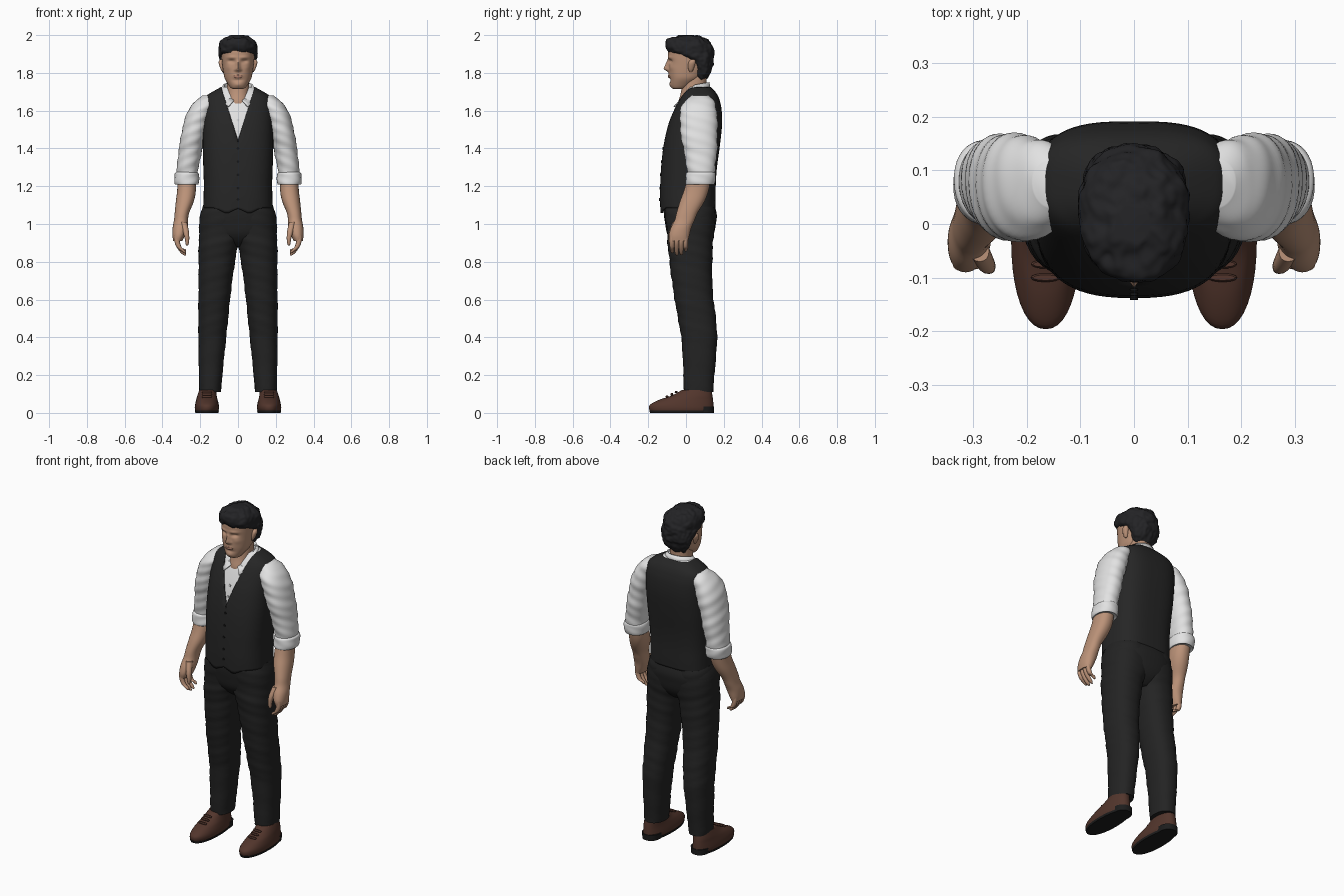
import bpy, bmesh, math
from mathutils import Vector, Matrix, noise


def material(name, rgb):
    m = bpy.data.materials.new(name)
    m.diffuse_color = (*rgb, 1)
    return m


SKIN = material("skin", (0.50, 0.29, 0.19))
LIP = material("lips", (0.40, 0.20, 0.14))
HAIR = material("black hair", (0.017, 0.017, 0.019))
VEST = material("charcoal vest", (0.019, 0.019, 0.019))
TROUSER = material("dark trousers", (0.017, 0.017, 0.017))
SHIRT = material("white shirt", (0.76, 0.76, 0.76))
LEATHER = material("brown leather", (0.085, 0.036, 0.025))
SOLE = material("black sole", (0.012, 0.012, 0.012))
BUTTON = material("button", (0.008, 0.008, 0.008))


def finish(name, bm, mat, sharp=50):
    bmesh.ops.recalc_face_normals(bm, faces=bm.faces[:])
    me = bpy.data.meshes.new(name)
    bm.to_mesh(me)
    bm.free()
    me.materials.append(mat)
    me.shade_smooth()
    me.set_sharp_from_angle(angle=math.radians(sharp))
    ob = bpy.data.objects.new(name, me)
    bpy.context.collection.objects.link(ob)
    return ob


def spline(rows, steps):
    """Catmull-Rom interpolation of the cross-section rows."""
    out, n = [], len(rows)
    for i in range(n - 1):
        p = [rows[max(0, min(n - 1, i + k))] for k in (-1, 0, 1, 2)]
        for s in range(steps):
            t = s / steps
            out.append([0.5 * (2 * b + (c - a) * t + (2 * a - 5 * b + 4 * c - d) * t * t
                               + (3 * b - a - 3 * c + d) * t ** 3) for a, b, c, d in zip(*p)])
    return out + [list(rows[-1])]


def loft(rows, nf=2.2, nb=2.2, seg=40, steps=4, side=1, fold=0, deform=None, caps=True):
    """Rows are (z, half width, y front, y back) or (z, x in, x out, y front, y back)."""
    rows = [r if len(r) == 5 else (r[0], -r[1], r[1], r[2], r[3]) for r in rows]
    bm, rings = bmesh.new(), []
    for z, xl, xr, yf, yb in spline(rows, steps):
        ring = []
        for k in range(seg):
            a = 2 * math.pi * k / seg
            c, s = math.cos(a), math.sin(a)
            n = nf if s < 0 else nb
            f = 1 + fold * math.sin(z * 75 + 2 * a) * math.sin(z * 31 + a)
            x = (xl + xr) / 2 + f * (xr - xl) / 2 * math.copysign(abs(c) ** (2 / n), c)
            y = (yf + yb) / 2 + f * (yb - yf) / 2 * math.copysign(abs(s) ** (2 / n), s)
            v = Vector((side * x, y, z))
            ring.append(bm.verts.new(deform(v) if deform else v))
        rings.append(ring)
    for r, q in zip(rings, rings[1:]):
        for k in range(seg):
            j = (k + 1) % seg
            bm.faces.new((r[k], r[j], q[j], q[k]))
    if caps:
        bm.faces.new(rings[0])
        bm.faces.new(rings[-1])
    return bm


# Vest: torso loft with an open V neck and pointed front hem
torso = [(1.085, .183, -.136, .155), (1.14, .182, -.138, .157), (1.22, .181, -.136, .158),
         (1.31, .184, -.131, .165), (1.42, .187, -.118, .18), (1.53, .186, -.093, .191),
         (1.61, .184, -.062, .188), (1.655, .178, -.04, .178), (1.68, .165, -.025, .168),
         (1.70, .135, -.012, .155), (1.725, .09, .005, .13)]


def hem(v):
    if v.z < 1.12 and v.y < 0:
        v.z -= .028 * math.exp(-((abs(v.x) - .06) / .04) ** 2) * (1.12 - v.z) / .035
    return v


bm = loft(torso, 2.6, 3.0, 64, deform=hem, caps=False)
V_BASE, V_SLOPE = 1.445, .32
for s in (1, -1):
    bmesh.ops.bisect_plane(bm, geom=bm.verts[:] + bm.edges[:] + bm.faces[:],
                           plane_co=(0, 0, V_BASE), plane_no=(s, 0, -V_SLOPE))
opening = []
for f in bm.faces:
    c = f.calc_center_median()
    if c.y < .05 and abs(c.x) < V_SLOPE * (c.z - V_BASE):
        opening.append(f)
bmesh.ops.delete(bm, geom=opening, context='FACES')
vest = finish("vest", bm, VEST)
mod = vest.modifiers.new("thickness", 'SOLIDIFY')
mod.thickness, mod.offset = .011, -1

# Vest buttons down the front and shirt buttons in the V
for name, mat, spots in (("vest_button", BUTTON, ((1.40, -.122), (1.33, -.13), (1.26, -.135), (1.19, -.138), (1.13, -.139))),
                         ("shirt_button", SHIRT, ((1.49, -.097), (1.55, -.078)))):
    for z, y in spots:
        bm = bmesh.new()
        bmesh.ops.create_cone(bm, cap_ends=True, segments=16, radius1=.007, radius2=.007, depth=.006,
                              matrix=Matrix.Translation((0, y, z)) @ Matrix.Rotation(math.pi / 2, 4, 'X'))
        finish(name, bm, mat)

# Shirt body under the vest
inner = [(z, w - .008, f + .008, b - .008) for z, w, f, b in torso[3:]]
finish("shirt_body", loft(inner, 2.6, 3.0, 64), SHIRT)

# Shirt collar: open band folded down to two points
bm, band = bmesh.new(), []
N = 48
for k in range(N + 1):
    t = k / N
    a = .22 + t * (2 * math.pi - .44)
    b = .58 + t * (2 * math.pi - 1.16)
    ca, cb = math.cos(a), math.cos(b)
    top = (.075 * math.sin(a), .045 - .075 * ca, 1.735 - .08 * max(0, ca) + .015 * max(0, -ca))
    low = (.094 * math.sin(b), .045 - (.108 + .026 * cb) * cb, 1.705 - .1 * max(0, cb))
    band.append((bm.verts.new(top), bm.verts.new(low)))
for p, q in zip(band, band[1:]):
    bm.faces.new((p[0], q[0], q[1], p[1]))
collar = finish("shirt_collar", bm, SHIRT)
mod = collar.modifiers.new("thickness", 'SOLIDIFY')
mod.thickness, mod.offset = .008, 0

# Trousers: hip block (the legs are added below)
finish("trouser_hips", loft([(.88, .05, -.04, .09), (.91, .11, -.075, .125), (.95, .17, -.1, .148),
                             (1.0, .2, -.11, .158), (1.05, .2, -.117, .163), (1.11, .178, -.118, .148)],
                            2.4, 2.5, 56), TROUSER)

for side, word in ((1, "left"), (-1, "right")):
    def part(name, rows, mat, **kw):
        finish(word + "_" + name, loft(rows, side=side, **kw), mat)

    # Trouser leg
    part("trouser_leg", [(.11, .09, .205, -.012, .143), (.25, .078, .208, -.015, .155), (.40, .062, .21, -.025, .165),
                         (.50, .052, .21, -.043, .158), (.60, .042, .21, -.06, .146), (.70, .03, .209, -.075, .139),
                         (.80, .016, .209, -.087, .139), (.88, .0, .208, -.096, .142), (.95, -.03, .207, -.10, .148),
                         (1.05, -.05, .2, -.11, .155), (1.1, -.05, .183, -.11, .148)], TROUSER,
         nf=2.3, nb=2.3, steps=6, fold=.025)
    # Shirt sleeve and rolled cuff
    part("sleeve", [(1.25, .215, .325, .01, .15), (1.32, .205, .322, .0, .158), (1.40, .188, .312, -.015, .165),
                    (1.48, .17, .30, -.028, .167), (1.56, .145, .28, -.033, .166), (1.62, .125, .252, -.024, .16),
                    (1.655, .115, .222, -.002, .146), (1.68, .11, .188, .03, .12)], SHIRT, steps=8, fold=.04)
    part("rolled_cuff", [(1.212, .222, .322, .008, .14), (1.208, .212, .332, .0, .148), (1.222, .207, .337, -.004, .153),
                         (1.25, .206, .336, -.002, .156), (1.268, .208, .333, .0, .156), (1.275, .216, .325, .008, .15)],
         SHIRT, fold=.03)
    # Forearm and palm
    part("forearm", [(1.27, .225, .318, .015, .137), (1.18, .223, .322, -.01, .12), (1.12, .234, .329, -.032, .098),
                     (1.06, .258, .335, -.05, .062), (1.02, .265, .339, -.06, .045), (.98, .267, .346, -.08, .028),
                     (.94, .28, .347, -.09, .018), (.91, .295, .343, -.086, .01)], SKIN)
    # Four curled fingers and a thumb
    for i, tip in enumerate((.85, .838, .84, .858)):
        y = -.074 + i * .024
        part("finger", [(.94, .308, .338, y - .013, y + .013), (.905, .308, .336, y - .013, y + .013),
                        (.875, .297, .323, y - .012, y + .012), (tip + .008, .278, .302, y - .009, y + .011),
                        (tip - .004, .274, .286, y - .004, y + .006)], SKIN, seg=14)
    part("thumb", [(1.01, .27, .305, -.07, -.03), (.96, .26, .292, -.09, -.056), (.92, .258, .281, -.093, -.066),
                   (.895, .261, .278, -.09, -.07), (.886, .266, .273, -.084, -.076)], SKIN, seg=16)
    # Shoe, sole, heel and laces
    part("shoe", [(.008, .105, .226, -.19, .14), (.025, .1, .229, -.196, .145), (.045, .102, .227, -.188, .145),
                  (.07, .108, .221, -.14, .143), (.092, .113, .215, -.075, .14), (.122, .116, .205, -.02, .135)], LEATHER)
    part("sole", [(0, .104, .226, -.19, .142), (.012, .101, .229, -.194, .145)], SOLE, steps=1)
    part("heel", [(0, .112, .212, .03, .147), (.034, .11, .214, .03, .148)], SOLE, steps=1, nf=5)
    for y, z in ((-.10, .086), (-.075, .098), (-.052, .11)):
        part("lace", [(z - .006, .142, .188, y - .005, y + .005), (z, .138, .192, y - .008, y + .008),
                      (z + .006, .142, .188, y - .005, y + .005)], LEATHER, seg=16)
    # Ear
    part("ear", [(1.805, .07, .083, .02, .032), (1.82, .07, .092, .012, .04), (1.85, .07, .102, .012, .05),
                 (1.866, .07, .1, .02, .05), (1.872, .07, .09, .028, .042)], SKIN, seg=20)

# Neck
finish("neck", loft([(1.60, .058, -.03, .10), (1.64, .06, -.042, .105), (1.70, .06, -.026, .108),
                     (1.80, .058, -.015, .11)]), SKIN)

# Head: face features are soft bumps (x, z, depth, width, height)
bumps = ((0, 1.822, .024, .012, .014), (0, 1.846, .016, .009, .02), (.034, 1.862, -.013, .018, .010),
         (.034, 1.882, .005, .026, .008), (0, 1.784, .006, .022, .010), (0, 1.762, -.005, .025, .008),
         (0, 1.737, .005, .02, .012), (.05, 1.828, .004, .018, .016), (.015, 1.816, .006, .006, .006))


def face(v):
    if v.y < 0:
        for x, z, d, w, h in bumps:
            v.y -= d * math.exp(-((abs(v.x) - x) / w) ** 2 - ((v.z - z) / h) ** 2)
    return v


finish("head", loft([(1.716, .03, -.068, -.01), (1.722, .04, -.077, .01), (1.74, .053, -.083, .04),
                     (1.77, .07, -.086, .08), (1.80, .077, -.09, .10), (1.84, .083, -.091, .12),
                     (1.88, .087, -.094, .13), (1.92, .088, -.093, .13), (1.96, .075, -.075, .11),
                     (1.985, .04, -.03, .07)], 2.3, 2.2, 96, 8, deform=face), SKIN, 80)
finish("mouth", loft([(1.772, .012, -.092, -.07), (1.777, .023, -.0945, -.07), (1.782, .026, -.094, -.07),
                      (1.788, .018, -.095, -.07), (1.791, .008, -.093, -.07)], seg=24), LIP)


# Hair: lumpy cap receding around the face
def lumps(v):
    d = (v - Vector((0, .03, 1.87))).normalized()
    v += d * (.009 * noise.noise(v * 24) + .005 * noise.noise(v * 55))
    v.z = min(v.z, 2.0)
    return v


finish("hair", loft([(1.765, .05, .06, .103), (1.79, .072, .045, .123), (1.83, .087, .042, .14),
                     (1.86, .096, .012, .147), (1.885, .1, -.03, .147), (1.903, .102, -.08, .146),
                     (1.922, .103, -.1, .143), (1.95, .1, -.106, .134), (1.975, .085, -.098, .115),
                     (1.99, .06, -.07, .085), (2.0, .03, -.03, .04)], 2.3, 2.2, 96, 6, deform=lumps), HAIR, 80)
